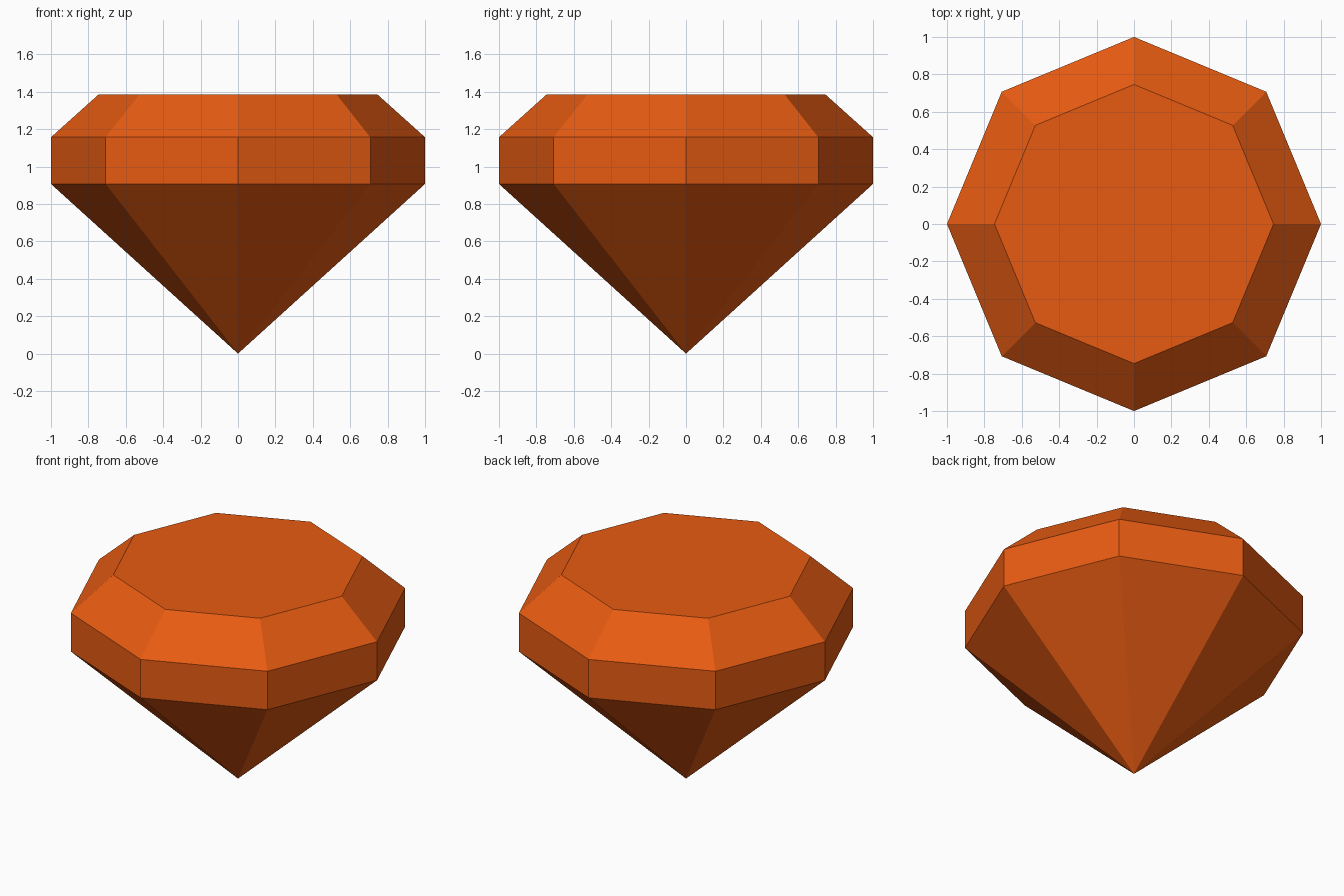
import bpy
import bmesh
from math import cos, sin, pi

# Remove the default cube
cube = bpy.data.objects.get("Cube")
if cube:
    bpy.data.objects.remove(cube, do_unlink=True)

# Orange gem colour
orange = bpy.data.materials.new("gem_orange")
orange.use_nodes = True
colour = (0.8, 0.105, 0.006, 1)
orange.diffuse_color = colour
orange.node_tree.nodes["Principled BSDF"].inputs["Base Color"].default_value = colour

SIDES = 8
bm = bmesh.new()


def ring(radius, z):
    """Octagon of vertices with corners on the axes."""
    angles = [2 * pi * i / SIDES for i in range(SIDES)]
    return [bm.verts.new((radius * cos(a), radius * sin(a), z)) for a in angles]


# Pointed base, girdle band and sloped crown
tip = bm.verts.new((0, 0, 0))
girdle_low = ring(1, 0.907)
girdle_high = ring(1, 1.157)
table = ring(0.746, 1.385)

for i in range(SIDES):
    j = (i + 1) % SIDES
    bm.faces.new((tip, girdle_low[j], girdle_low[i]))
    for low, high in ((girdle_low, girdle_high), (girdle_high, table)):
        bm.faces.new((low[i], low[j], high[j], high[i]))

# Flat top facet
bm.faces.new(table)
bmesh.ops.recalc_face_normals(bm, faces=bm.faces)

mesh = bpy.data.meshes.new("cut_gem")
bm.to_mesh(mesh)
bm.free()
mesh.materials.append(orange)
gem = bpy.data.objects.new("cut_gem", mesh)
bpy.context.collection.objects.link(gem)
